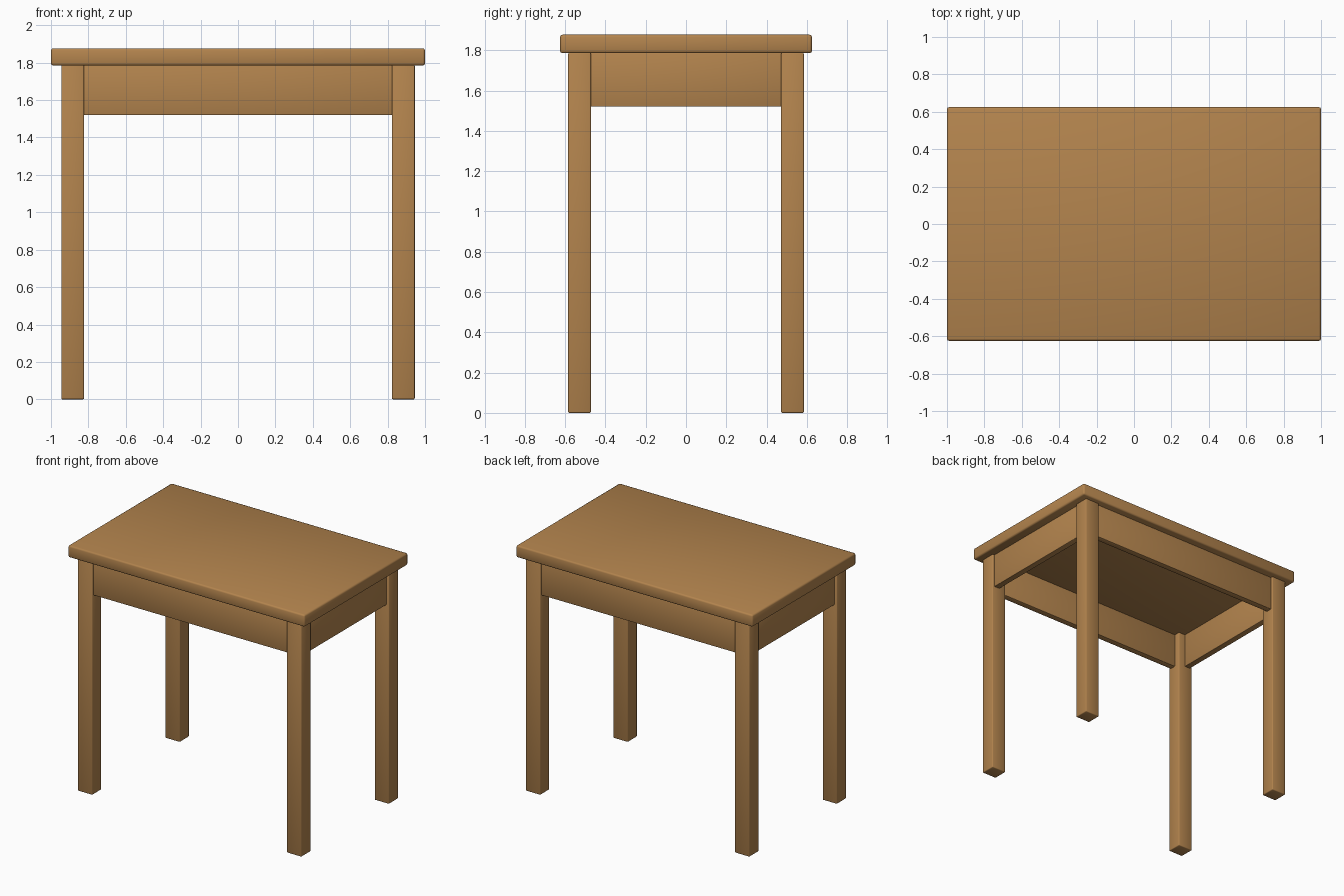
import bpy
import math

if "Cube" in bpy.data.objects:
    bpy.data.objects.remove(bpy.data.objects["Cube"])

wood = bpy.data.materials.new("warm_wood")
wood.diffuse_color = (0.45, 0.23, 0.075, 1.0)
wood.use_nodes = True
wood.node_tree.nodes["Principled BSDF"].inputs["Base Color"].default_value = wood.diffuse_color


def block(name, x, y, z, bevel):
    """Softly bevelled box given (min, max) ranges on each axis."""
    bpy.ops.mesh.primitive_cube_add(
        size=1, location=[(a + b) / 2 for a, b in (x, y, z)])
    ob = bpy.context.object
    ob.name = name
    ob.scale = [b - a for a, b in (x, y, z)]
    bpy.ops.object.transform_apply(location=False, rotation=False, scale=True)
    ob.data.materials.append(wood)
    mod = ob.modifiers.new("soft_edges", 'BEVEL')
    mod.width = bevel
    mod.segments = 2
    bpy.ops.object.modifier_apply(modifier=mod.name)
    bpy.ops.object.shade_smooth_by_angle(angle=math.radians(50))
    return ob


def span(sign, near, far):
    """Range from near to far, mirrored by sign."""
    return tuple(sorted((sign * near, sign * far)))


# Table top
block("table_top", (-1, 1), (-0.625, 0.625), (1.785, 1.877), 0.012)

# Four square legs at the corners
for sx, side in ((-1, "left"), (1, "right")):
    for sy, end in ((-1, "front"), (1, "back")):
        block(f"{end}_{side}_leg", span(sx, 0.823, 0.945),
              span(sy, 0.472, 0.585), (0, 1.787), 0.006)

# Long aprons between the legs, set slightly back from the leg faces
for sy, end in ((-1, "front"), (1, "back")):
    block(f"{end}_apron", (-0.83, 0.83), span(sy, 0.52, 0.567),
          (1.52, 1.787), 0.003)

# Short aprons on the two ends
for sx, side in ((-1, "left"), (1, "right")):
    block(f"{side}_apron", span(sx, 0.88, 0.927), (-0.48, 0.48),
          (1.52, 1.787), 0.003)
